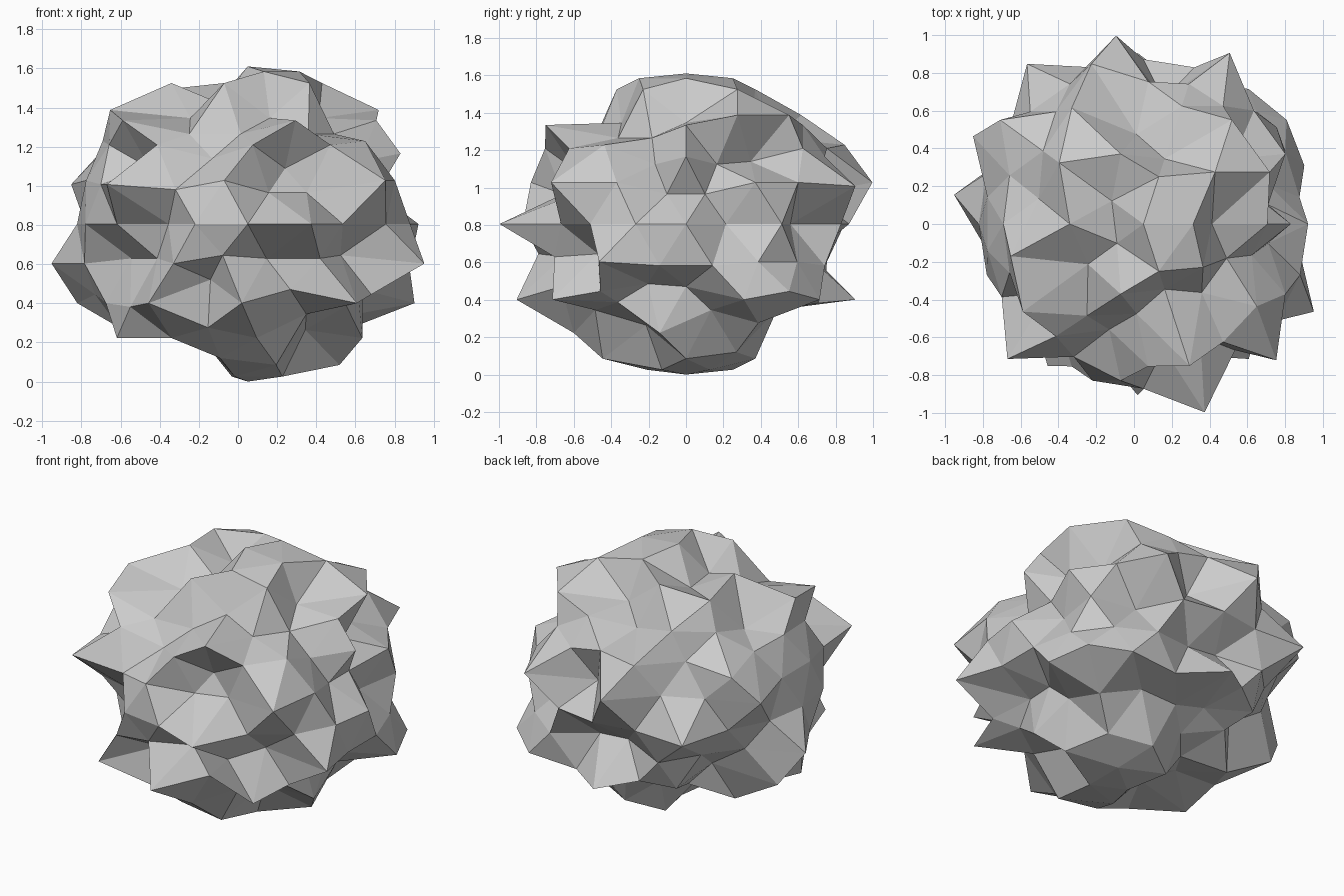
import bpy, bmesh, math

if "Cube" in bpy.data.objects:
    bpy.data.objects.remove(bpy.data.objects["Cube"])

HALF_HEIGHT = 0.805
AXIS_X = 0.05

# Each corner of the ball is a peak (+), plain (o), a sunken peak (=) or a hollow (-)
LEVELS = {            # sideways, upright stretch
    "+": (1.048, 1.0),
    "o": (0.872, 1.0),
    "=": (0.826, 0.79),
    "-": (0.69, 0.79),
}
# Rings of latitude from the top down, going round from +x
RINGS = {
    0.968: "++=-+",
    0.894: "+oooo",
    0.851: "--+--",
    0.724: "++-+=+=---",
    0.658: "ooo++",
    0.526: "-+o-o",
    0.502: "-oooooooo-",
    0.447: "oo+--",
    0.276: "oo+ooo=o+o",
    0.251: "-+-o+o+---",
    0.0: "o-o-ooo+oooo=-oo+=oo",
    -0.251: "oo-o+oo=-+",
    -0.276: "oo-==---=o",
    -0.447: "+oo-o",
    -0.502: "+++o+o+++-",
    -0.526: "-o-o=",
    -0.658: "o-oo=",
    -0.724: "==-=o+oo=o",
    -0.851: "o--o-",
    -0.894: "+o--+",
    -0.968: "o+-oo",
}


def angle(v):
    return (math.degrees(math.atan2(v.co.y, v.co.x)) + 1) % 360


# Faceted ball
bm = bmesh.new()
bmesh.ops.create_icosphere(bm, subdivisions=3, radius=1)
level = {v: "o" for v in bm.verts}
for height, pattern in RINGS.items():
    ring = sorted((v for v in bm.verts if abs(v.co.z - height) < .009), key=angle)
    for v, mark in zip(ring, pattern):
        level[v] = mark

# Craggy displacement, moved to stand on the ground
for v, mark in level.items():
    side, up = LEVELS[mark]
    v.co = (v.co.x * side + AXIS_X, v.co.y * side, (v.co.z * up + 1) * HALF_HEIGHT)

mesh = bpy.data.meshes.new("rock")
bm.to_mesh(mesh)
bm.free()
rock = bpy.data.objects.new("rock", mesh)
bpy.context.collection.objects.link(rock)
